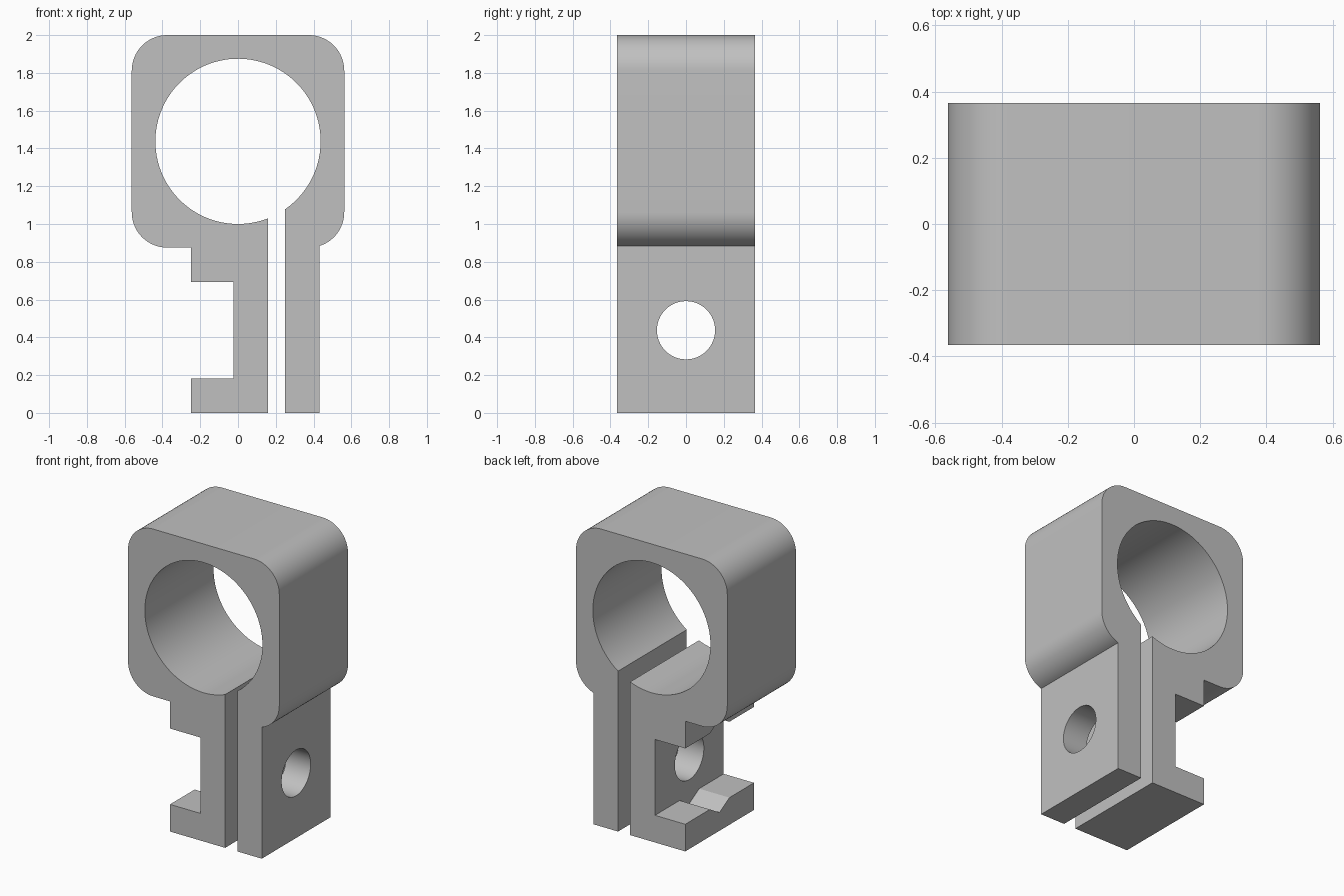
import bpy
import bmesh
from math import acos, cos, sin, pi, radians
from mathutils import Vector

cube = bpy.data.objects.get("Cube")
if cube:
    bpy.data.objects.remove(cube, do_unlink=True)

grey = bpy.data.materials.new("plain grey")
grey.use_nodes = True
grey.diffuse_color = (0.53, 0.53, 0.53, 1)
grey.node_tree.nodes["Principled BSDF"].inputs["Base Color"].default_value = grey.diffuse_color

HALF_DEPTH = 0.365
BORE_Z, BORE_R = 1.4375, 0.4375
CORNER_R = 0.1875
BOLT_Z, BOLT_R = 0.4375, 0.154
SLIT_LEFT, SLIT_RIGHT, JAW_EDGE = 0.16, 0.25, 0.4325


def arc(cx, cz, r, start, end, steps):
    angles = [start + (end - start) * i / steps for i in range(steps + 1)]
    return [(cx + r * cos(a), cz + r * sin(a)) for a in angles]


def prism(name, points, offset):
    """Extrude a closed outline of 3D points along an offset."""
    bm = bmesh.new()
    face = bm.faces.new([bm.verts.new(p) for p in points])
    extruded = bmesh.ops.extrude_face_region(bm, geom=[face], use_keep_orig=True)["geom"]
    moved = [g for g in extruded if isinstance(g, bmesh.types.BMVert)]
    bmesh.ops.translate(bm, verts=moved, vec=Vector(offset))
    bmesh.ops.recalc_face_normals(bm, faces=bm.faces)
    mesh = bpy.data.meshes.new(name)
    bm.to_mesh(mesh)
    bm.free()
    mesh.materials.append(grey)
    obj = bpy.data.objects.new(name, mesh)
    bpy.context.collection.objects.link(obj)
    return obj


# Clamp outline: split jaws, rounded head and open bore in one loop
c = 0.5625 - CORNER_R
low, high = BORE_Z - c, BORE_Z + c
outline = [(SLIT_RIGHT, 0), (JAW_EDGE, 0)]
outline += arc(c, low, CORNER_R, -acos((JAW_EDGE - c) / CORNER_R), 0, 16)
outline += arc(c, high, CORNER_R, 0, pi / 2, 16)
outline += arc(-c, high, CORNER_R, pi / 2, pi, 16)
outline += arc(-c, low, CORNER_R, pi, 1.5 * pi, 16)
outline += [(-0.25, low - CORNER_R), (-0.25, 0), (SLIT_LEFT, 0)]
outline += arc(0, BORE_Z, BORE_R, -acos(SLIT_LEFT / BORE_R),
               -2 * pi - acos(SLIT_RIGHT / BORE_R), 96)
clamp = prism("clamp_body", [(x, -HALF_DEPTH, z) for x, z in outline],
              (0, 2 * HALF_DEPTH, 0))

# Nut channel with a pointed notch in each lip
gap, peak, notch = 0.255, 0.315, 0.104
upper = [(0.5, gap), (notch, gap), (0, peak), (-notch, gap), (-0.5, gap)]
channel = upper + [(-y, -z) for y, z in upper]
channel_cutter = prism("channel_cutter", [(-0.5, y, BOLT_Z + z) for y, z in channel],
                       (0.475, 0, 0))

# Bolt hole through both jaws
circle = arc(0, BOLT_Z, BOLT_R, 0, 2 * pi, 64)[:-1]
bolt_cutter = prism("bolt_hole_cutter", [(-0.7, y, z) for y, z in circle], (1.4, 0, 0))

bpy.ops.object.select_all(action="DESELECT")
bpy.context.view_layer.objects.active = clamp
clamp.select_set(True)
for cutter in (channel_cutter, bolt_cutter):
    cutter.hide_render = True
    cut = clamp.modifiers.new(cutter.name, "BOOLEAN")
    cut.operation = "DIFFERENCE"
    cut.solver = "EXACT"
    cut.object = cutter
    bpy.ops.object.modifier_apply(modifier=cut.name)
    bpy.data.objects.remove(cutter, do_unlink=True)

bpy.ops.object.shade_smooth_by_angle(angle=radians(25))
